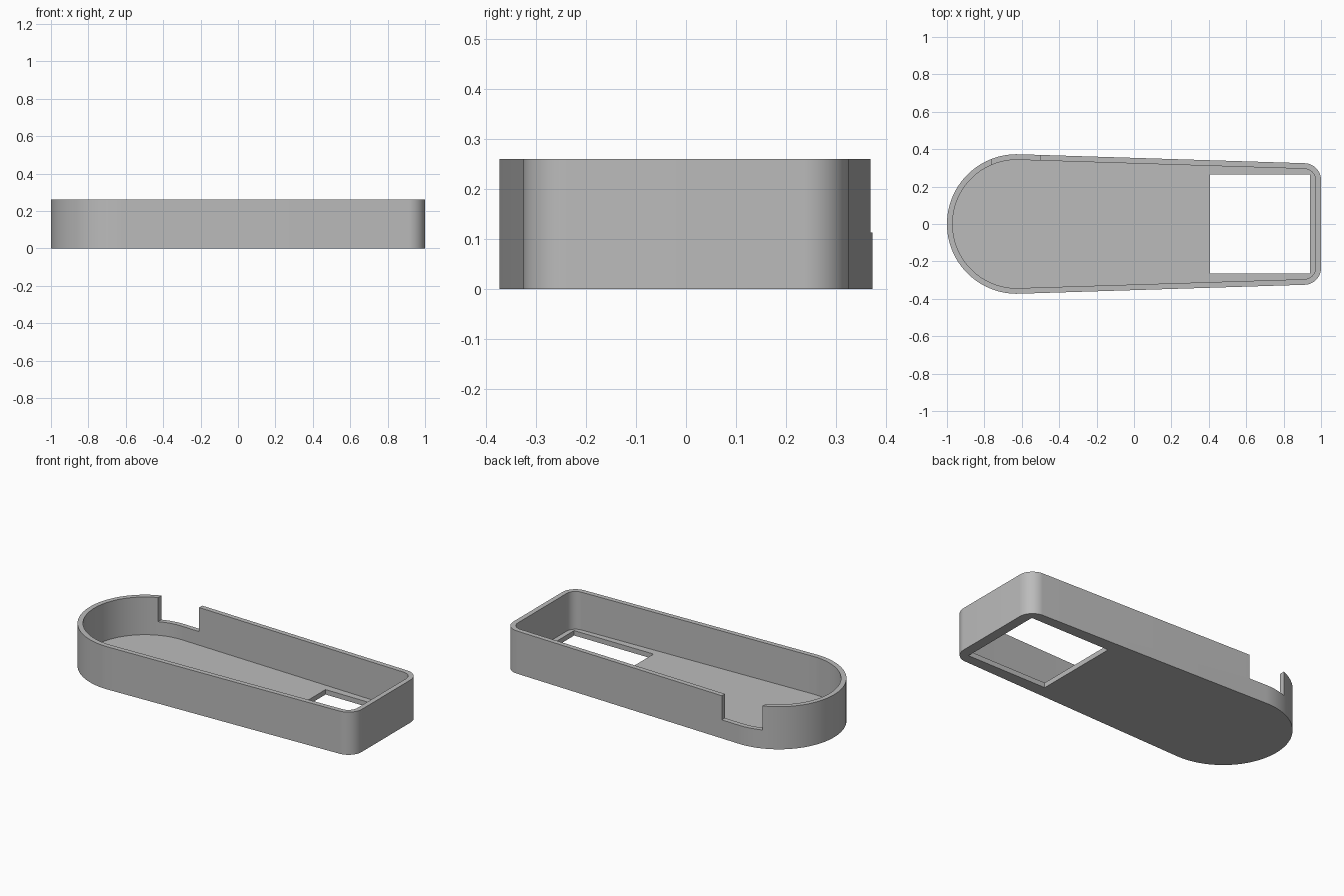
import bpy, bmesh
from math import sin, cos, asin, pi

if "Cube" in bpy.data.objects:
    bpy.data.objects.remove(bpy.data.objects["Cube"], do_unlink=True)

HEIGHT, FLOOR, WALL = 0.26, 0.03, 0.03
ROUND_X, ROUND_R = -0.627, 0.373        # large rounded end
CORNER_X, CORNER_Y, CORNER_R = 0.91, 0.235, 0.09
TILT = asin((ROUND_R - CORNER_R - CORNER_Y) / (CORNER_X - ROUND_X))

grey = bpy.data.materials.new("grey plastic")
grey.use_nodes = True
colour = (0.5, 0.5, 0.5, 1)
grey.diffuse_color = colour
grey.node_tree.nodes["Principled BSDF"].inputs["Base Color"].default_value = colour


def arc(cx, cy, r, start, end, steps):
    angles = [start + (end - start) * i / steps for i in range(steps + 1)]
    return [(cx + r * cos(a), cy + r * sin(a)) for a in angles]


def outline(inset):
    """Tapered outline with one round end and two small rounded corners."""
    side = pi / 2 - TILT
    return (arc(CORNER_X, -CORNER_Y, CORNER_R - inset, -side, 0, 16)
            + arc(CORNER_X, CORNER_Y, CORNER_R - inset, 0, side, 16)
            + arc(ROUND_X, 0, ROUND_R - inset, side, 2 * pi - side, 80))


def rectangle(x0, x1, y0, y1):
    return [(x0, y0), (x1, y0), (x1, y1), (x0, y1)]


def prism(name, points, z0, z1):
    bm = bmesh.new()
    base = bm.faces.new([bm.verts.new((x, y, z0)) for x, y in points])
    top = bmesh.ops.extrude_face_region(bm, geom=[base])["geom"]
    bmesh.ops.translate(bm, vec=(0, 0, z1 - z0),
                        verts=[v for v in top if isinstance(v, bmesh.types.BMVert)])
    bmesh.ops.recalc_face_normals(bm, faces=bm.faces)
    mesh = bpy.data.meshes.new(name)
    bm.to_mesh(mesh)
    bm.free()
    mesh.materials.append(grey)
    obj = bpy.data.objects.new(name, mesh)
    bpy.context.collection.objects.link(obj)
    return obj


# Open tray, then the cavity, floor window and back wall notch cut from it
tray = prism("tray", outline(0), 0, HEIGHT)
cutters = [
    prism("cavity_cutter", outline(WALL), FLOOR, HEIGHT + 0.1),
    prism("window_cutter", rectangle(0.405, 0.94, -0.265, 0.265), -0.1, 0.1),
    prism("notch_cutter", rectangle(-0.76, -0.5, 0.2, 0.5), 0.113, HEIGHT + 0.1),
]
bpy.context.view_layer.objects.active = tray
for cutter in cutters:
    cut = tray.modifiers.new(cutter.name, "BOOLEAN")
    cut.operation, cut.solver, cut.object = "DIFFERENCE", "EXACT", cutter
    bpy.ops.object.modifier_apply(modifier=cut.name)
    bpy.data.objects.remove(cutter, do_unlink=True)

# Smooth curved walls, crisp rims
bpy.ops.object.select_all(action="DESELECT")
tray.select_set(True)
bpy.ops.object.shade_smooth_by_angle(angle=pi / 6)
